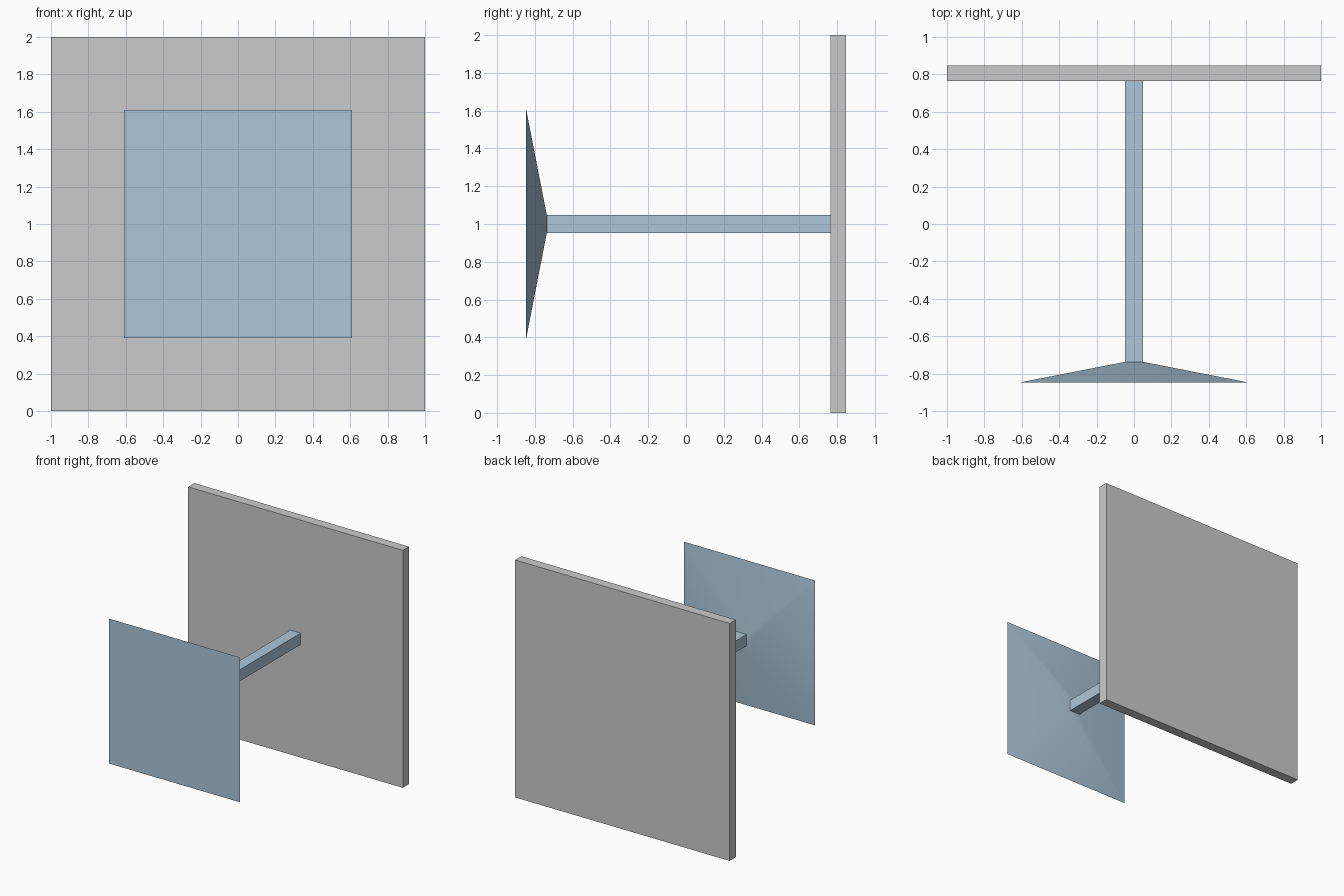
import bpy, bmesh, math

if "Cube" in bpy.data.objects:
    bpy.data.objects.remove(bpy.data.objects["Cube"])

W, H = 1.0, 0.61          # half widths of wall panel and plate
CZ = 1.0                  # centre height


def square_loft(name, sections):
    """Closed square solid lofted along y from (y, half width) sections."""
    bm = bmesh.new()
    rings = [[bm.verts.new((sx * h, y, CZ + sz * h))
              for sx, sz in ((-1, -1), (1, -1), (1, 1), (-1, 1))]
             for y, h in sections]
    for a, b in zip(rings, rings[1:]):
        for i in range(4):
            j = (i + 1) % 4
            bm.faces.new((a[i], a[j], b[j], b[i]))
    bm.faces.new(rings[0])
    bm.faces.new(rings[-1])
    bmesh.ops.recalc_face_normals(bm, faces=bm.faces)
    mesh = bpy.data.meshes.new(name)
    bm.to_mesh(mesh)
    bm.free()
    obj = bpy.data.objects.new(name, mesh)
    bpy.context.collection.objects.link(obj)
    return obj


# Grey rear panel
square_loft("rear_panel", [(0.765, W), (0.847, W)])

# Blue plate: flat front, shallow pyramid back
plate = square_loft("front_plate", [(-0.847, H), (-0.737, 0.048)])

# Blue square arm joining plate to panel
arm = square_loft("support_arm", [(-0.737, 0.048), (0.765, 0.048)])

blue = bpy.data.materials.new("blue_grey")
blue.diffuse_color = (0.42, 0.57, 0.70, 1)
blue.use_nodes = True
blue.node_tree.nodes["Principled BSDF"].inputs["Base Color"].default_value = blue.diffuse_color
for obj in (plate, arm):
    obj.data.materials.append(blue)

# Soft creases on the pyramid, sharp rim
bpy.ops.object.select_all(action='DESELECT')
plate.select_set(True)
bpy.context.view_layer.objects.active = plate
bpy.ops.object.shade_smooth_by_angle(angle=math.radians(30))
